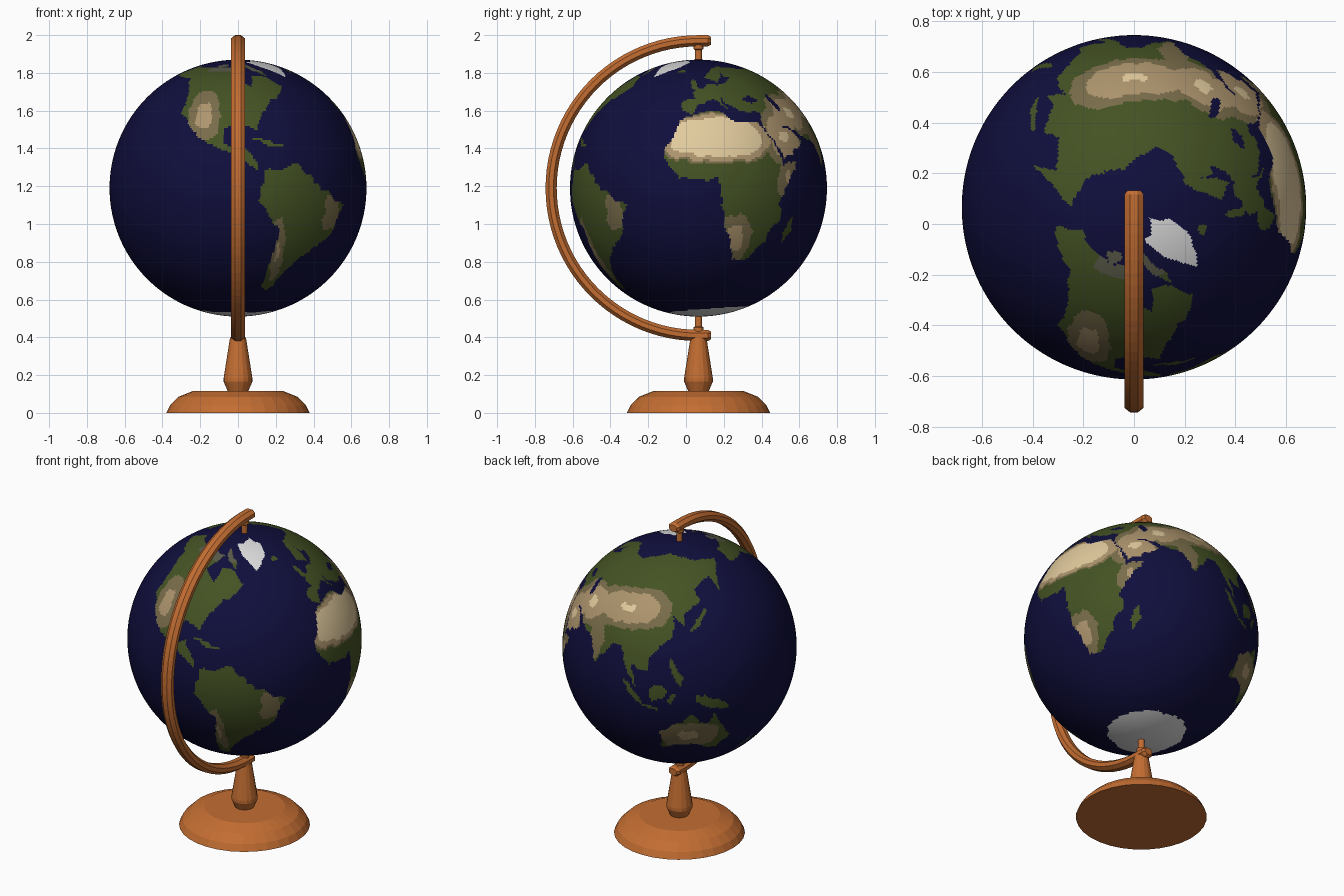
import bpy, bmesh
from math import sin, cos, atan2, asin, radians, degrees, pi, copysign
from mathutils import noise

if "Cube" in bpy.data.objects:
    bpy.data.objects.remove(bpy.data.objects["Cube"])

CY, CZ, R, ARM = 0.066, 1.19, 0.68, 0.78      # globe centre, globe radius, arm radius


def material(name, r, g, b):
    m = bpy.data.materials.new(name)
    m.diffuse_color = (r, g, b, 1)
    m.use_nodes = True
    m.node_tree.nodes["Principled BSDF"].inputs["Base Color"].default_value = m.diffuse_color
    return m


wood = material("wood", 0.55, 0.155, 0.032)
globe_mats = [
    material("ocean_blue", 0.005, 0.0045, 0.046),
    material("forest_green", 0.058, 0.085, 0.017),
    material("dry_olive", 0.19, 0.15, 0.068),
    material("steppe_tan", 0.42, 0.3, 0.155),
    material("desert_sand", 0.76, 0.6, 0.34),
    material("ice_white", 0.72, 0.72, 0.72),
    material("tundra_grey", 0.1, 0.1, 0.066),
]
OCEAN, GREEN, DRY, TAN, SAND, ICE, TUNDRA = range(len(globe_mats))


def finish(bm, name, mats):
    bmesh.ops.recalc_face_normals(bm, faces=bm.faces)
    me = bpy.data.meshes.new(name)
    bm.to_mesh(me)
    bm.free()
    for m in mats:
        me.materials.append(m)
    ob = bpy.data.objects.new(name, me)
    bpy.context.collection.objects.link(ob)
    return ob


def skin(name, rings):
    """Join equal rings of points into a closed, capped body."""
    bm = bmesh.new()
    vs = [[bm.verts.new(p) for p in ring] for ring in rings]
    for a, b in zip(vs, vs[1:]):
        for i in range(len(a)):
            bm.faces.new((a[i - 1], a[i], b[i], b[i - 1]))
    bm.faces.new(vs[0])
    bm.faces.new(vs[-1])
    return finish(bm, name, [wood])


def lathe(name, sides, profile):
    turns = [2 * pi * i / sides for i in range(sides)]
    return skin(name, [[(r * cos(t), CY + r * sin(t), z) for t in turns] for r, z in profile])


# Stand
lathe("base", 32, [(0.38, 0), (0.36, 0.04), (0.315, 0.085), (0.235, 0.117)])
lathe("stem", 16, [(0.052, 0.11), (0.076, 0.165), (0.076, 0.185), (0.042, 0.4)])

# Pivot pins with collars, mirrored above and below the globe
for name, s in (("upper_pin", 1), ("lower_pin", -1)):
    lathe(name, 16, [(r, CZ + s * d) for r, d in
                     ((0.019, 0.66), (0.019, 0.732), (0.027, 0.737), (0.027, 0.77))])


# Half-ring arm: eight-sided section swept round, with short straight chamfered ends
def arm_ring(angle, push=0, size=1):
    ring = []
    for i in range(8):
        t = pi * (i + 0.5) / 4
        w, h = 0.041 * cos(t) * size, ARM + 0.032 * sin(t) * size
        ring.append((w, CY + push + h * cos(angle), CZ + h * sin(angle)))
    return ring


steps = 48
path = [arm_ring(pi / 2 + pi * k / steps) for k in range(steps + 1)]
tips = [[arm_ring(a, 0.066, 0.7), arm_ring(a, 0.05)] for a in (pi / 2, 3 * pi / 2)]
skin("half_ring_arm", tips[0] + path + tips[1][::-1])

# Painted land: rough outlines in degrees of longitude and latitude
north_america = [
    (-166, 63), (-150, 60), (-135, 58), (-124, 48), (-122, 36), (-110, 23), (-95, 16), (-80, 8),
    (-84, 15), (-88, 21), (-92, 18), (-97, 22), (-97, 28), (-84, 30), (-81, 25), (-80, 31),
    (-70, 42), (-56, 52), (-65, 60), (-78, 62), (-79, 52), (-93, 58), (-82, 69), (-156, 71)]
south_america = [
    (-77, 8), (-62, 11), (-50, 0), (-35, -7), (-40, -22), (-48, -27), (-62, -40), (-68, -54),
    (-74, -50), (-70, -19), (-81, -5)]
africa = [
    (-6, 35), (10, 37), (20, 31), (33, 31), (43, 11), (51, 12), (40, -4), (40, -15),
    (28, -33), (19, -34), (12, -16), (9, 4), (-8, 4), (-17, 14), (-10, 31)]
eurasia = [
    (-9, 37), (-9, 43), (-1, 44), (-4, 48), (8, 54), (21, 55), (29, 60), (22, 61), (24, 65),
    (14, 56), (5, 59), (13, 67), (25, 71), (68, 68), (104, 77), (180, 69), (163, 60), (157, 51),
    (155, 60), (136, 54), (140, 48), (128, 40), (127, 35), (121, 40), (122, 30), (109, 20),
    (109, 12), (100, 13), (103, 2), (98, 10), (92, 22), (86, 21), (78, 8), (72, 21), (57, 26),
    (48, 30), (59, 22), (44, 13), (35, 28), (36, 36), (27, 37), (23, 38), (13, 45), (17, 39),
    (9, 44), (0, 40), (-3, 36)]
australia = [
    (114, -22), (131, -12), (140, -17), (142, -11), (153, -26), (148, -38), (131, -31), (115, -34)]
greenland = [(-72, 78), (-35, 83), (-18, 78), (-24, 70), (-44, 60), (-55, 70)]
continents = [north_america, south_america, africa, eurasia, australia]

# Ovals: longitude, latitude, half length, half width, tilt
islands = [
    (-3, 54, 4.5, 2, 115), (-18, 65, 4, 1.4, 0), (137, 37, 8, 1.4, 45), (101, 0, 7.5, 1.7, -47),
    (110, -7, 4.5, 0.9, -8), (114, 1, 5, 3.6, 45), (121, -2, 3.5, 1.3, 80), (123, 12, 7, 1.7, 115),
    (141, -5, 9.5, 2.4, -22), (172, -41, 7, 1.3, 50), (47, -19, 6.5, 2.2, 72), (-76, 21, 8, 1, -15),
    (-72, 68, 11, 2.6, -32), (-112, 72, 10, 2, 0)]
seas = [(34, 43, 6, 2, 0), (51, 42, 5.5, 2, 100)]

# Dry regions: the same ovals with a peak dryness at the middle
deserts = [
    (9, 23.5, 30, 12.3, 0, 12), (-109, 35, 9, 14, 12, 2), (-42, -11, 5, 8, 0, 1),
    (-69, -30, 17, 3, 95, 1.4), (18, -23, 8, 11, 0, 2.2), (45, 5, 6, 10, -15, 1.5),
    (47, 24, 14, 14, 0, 3.8), (60, 36, 18, 11, 0, 3.8), (90, 41, 30, 11, 5, 3.6),
    (75, 20, 6, 9, 0, 1), (130, -25, 16, 9, 0, 1.5)]


def in_outline(x, y, pts):
    inside = False
    for (x0, y0), (x1, y1) in zip(pts, pts[1:] + pts[:1]):
        if (y1 > y) != (y0 > y) and x < (x0 - x1) * (y - y1) / (y0 - y1) + x1:
            inside = not inside
    return inside


def reach(x, y, cx, cy, a, b, tilt, power=2):
    """0 at the middle of an oval, 1 on its rim."""
    c, s, u, v = cos(radians(tilt)), sin(radians(tilt)), x - cx, y - cy
    return (abs((u * c + v * s) / a) ** power + abs((v * c - u * s) / b) ** power) ** (1 / power)


def climate(x, y):
    if y < -71 + 4.5 * sin(radians(x)) or in_outline(x, y, greenland):
        return ICE
    if not (any(in_outline(x, y, p) for p in continents) or any(reach(x, y, *o) < 1 for o in islands)):
        return OCEAN
    if any(reach(x, y, *o) < 1 for o in seas):
        return OCEAN
    if -125 < x < -60 and y > 65:
        return TUNDRA
    dryness = max(peak * (1 - reach(x, y, *oval, 2.6)) for *oval, peak in deserts)
    return SAND if dryness > 3 else TAN if dryness > 1 else DRY if dryness > 0 else GREEN


# Globe: fine sphere, each face coloured by longitude and latitude with a ragged coast
bm = bmesh.new()
bmesh.ops.create_uvsphere(bm, u_segments=360, v_segments=180, radius=R)
for f in bm.faces:
    c = f.calc_center_median().normalized()
    wobble = noise.noise_vector(c * 14) * 1.6
    f.material_index = climate(degrees(atan2(c.y, c.x)) + wobble.x, degrees(asin(c.z)) + wobble.y)
    f.smooth = True
globe = finish(bm, "globe", globe_mats)
globe.location = (0, CY, CZ)
